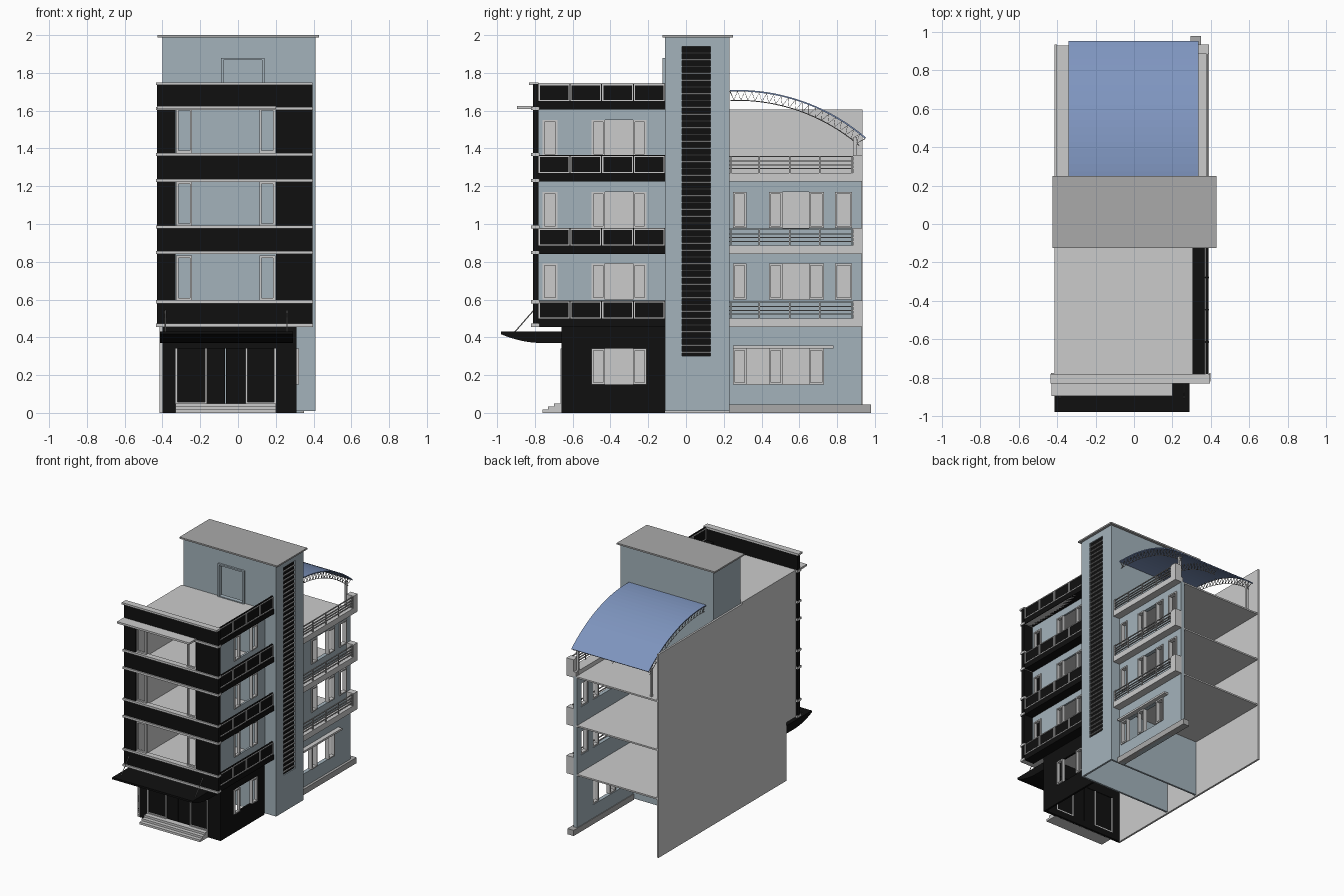
import bpy, bmesh, math
from mathutils import Vector

if "Cube" in bpy.data.objects:
    bpy.data.objects.remove(bpy.data.objects["Cube"])


def mat(name, c):
    m = bpy.data.materials.new(name)
    m.diffuse_color = (*c, 1)
    m.use_nodes = True
    m.node_tree.nodes["Principled BSDF"].inputs["Base Color"].default_value = m.diffuse_color
    return m


BLACK = mat("black_cladding", (0.005, 0.005, 0.005))
BLUE = mat("blue_grey_render", (0.37, 0.45, 0.50))
DARK = mat("mid_grey", (0.4, 0.4, 0.4))
ROOF = mat("blue_sheet", (0.21, 0.30, 0.52))


def finish(name, bm, m=None):
    bmesh.ops.recalc_face_normals(bm, faces=bm.faces)
    me = bpy.data.meshes.new(name)
    bm.to_mesh(me)
    bm.free()
    ob = bpy.data.objects.new(name, me)
    bpy.context.collection.objects.link(ob)
    if m:
        me.materials.append(m)
    return ob


def add_box(bm, x0, x1, y0, y1, z0, z1):
    vs = bmesh.ops.create_cube(bm, size=1)["verts"]
    for v in vs:
        v.co = ((x0 + x1) / 2 + v.co.x * (x1 - x0), (y0 + y1) / 2 + v.co.y * (y1 - y0),
                (z0 + z1) / 2 + v.co.z * (z1 - z0))


def boxes(name, items, m=None):
    bm = bmesh.new()
    for b in items:
        add_box(bm, *b)
    return finish(name, bm, m)


def place(axis, a0, a1, u0, u1, z0, z1):
    """Box extents for something lying in a wall facing x or y."""
    return (a0, a1, u0, u1, z0, z1) if axis == 'x' else (u0, u1, a0, a1, z0, z1)


def wall(name, axis, a0, a1, u0, u1, z0, z1, holes, m=None):
    """Wall with rectangular openings (u0, u1, z0, z1)."""
    us = sorted({u0, u1, *[h[0] for h in holes], *[h[1] for h in holes]})
    zs = sorted({z0, z1, *[h[2] for h in holes], *[h[3] for h in holes]})
    bm = bmesh.new()
    for ua, ub in zip(us, us[1:]):
        for za, zb in zip(zs, zs[1:]):
            uc, zc = (ua + ub) / 2, (za + zb) / 2
            if any(h[0] < uc < h[1] and h[2] < zc < h[3] for h in holes):
                continue
            q = [(ua, za), (ub, za), (ub, zb), (ua, zb)]
            bm.faces.new([bm.verts.new((a0, u, z) if axis == 'x' else (u, a0, z)) for u, z in q])
    bmesh.ops.remove_doubles(bm, verts=bm.verts, dist=1e-5)
    r = bmesh.ops.extrude_face_region(bm, geom=bm.faces[:], use_keep_orig=True)
    d = Vector((a1 - a0, 0, 0)) if axis == 'x' else Vector((0, a1 - a0, 0))
    bmesh.ops.translate(bm, vec=d, verts=[g for g in r["geom"] if isinstance(g, bmesh.types.BMVert)])
    return finish(name, bm, m)


def frame(axis, a0, a1, u0, u1, z0, z1, t=0.01):
    return [place(axis, a0, a1, *r) for r in (
        (u0, u0 + t, z0, z1), (u1 - t, u1, z0, z1),
        (u0 + t, u1 - t, z0, z0 + t), (u0 + t, u1 - t, z1 - t, z1))]


def tubes(name, lines, r, m=None):
    cu = bpy.data.curves.new(name, 'CURVE')
    cu.dimensions = '3D'
    cu.bevel_depth = r
    cu.bevel_resolution = 0
    cu.use_fill_caps = True
    for pts in lines:
        s = cu.splines.new('POLY')
        s.points.add(len(pts) - 1)
        for p, c in zip(s.points, pts):
            p.co = (*c, 1)
    ob = bpy.data.objects.new(name, cu)
    bpy.context.collection.objects.link(ob)
    if m:
        cu.materials.append(m)


def extrude_x(name, prof, x0, x1, m):
    bm = bmesh.new()
    f = bm.faces.new([bm.verts.new((x0, y, z)) for y, z in prof])
    r = bmesh.ops.extrude_face_region(bm, geom=[f], use_keep_orig=True)
    bmesh.ops.translate(bm, vec=(x1 - x0, 0, 0),
                        verts=[g for g in r["geom"] if isinstance(g, bmesh.types.BMVert)])
    return finish(name, bm, m)


FLOORS = (0.46, 0.845, 1.23)          # storey levels
WIN = (0.60, 0.98, 1.36)              # window sill levels

# Party wall and floor slabs
boxes("party_wall", [(-0.415, -0.40, -0.66, 0.935, 0, 0.46), (-0.415, -0.40, -0.78, 0.935, 0.46, 1.605)])
boxes("floor_slabs", [(-0.40, 0.31, -0.78, 0.93, z - 0.005, z + 0.007) for z in FLOORS])
boxes("front_roof_slab", [(-0.415, 0.385, -0.78, -0.11, 1.605, 1.62)])

# Front facade: black wall with three window openings
wall("front_facade", 'y', -0.81, -0.78, -0.43, 0.395, 0.46, 1.74,
     [(-0.33, 0.2, z, z + 0.245) for z in (0.595, 0.98, 1.365)], BLACK)
strips = [(-0.433, 0.398, -0.82, -0.775, z, z + 0.017) for z in (0.455, 0.58, 0.84, 0.975, 1.222, 1.36, 1.603)]
boxes("facade_strips", strips, None)
boxes("parapet_cap", [(-0.435, 0.395, -0.83, -0.78, 1.735, 1.75)])
boxes("front_cornice", [(-0.43, 0.2, -0.895, -0.8, 1.61, 1.625)])
bars = []
for z in (0.597, 0.99, 1.377):
    bars += frame('y', -0.80, -0.785, -0.328, -0.243, z, z + 0.235, 0.012)
    bars += frame('y', -0.80, -0.785, 0.113, 0.198, z, z + 0.235, 0.012)
boxes("front_window_frames", bars)

# Right side walls with windows
fw = [(-0.5, -0.21, z, z + 0.19) for z in WIN] + [(-0.76, -0.68, z, z + 0.19) for z in WIN]
wall("front_side_wall", 'x', 0.30, 0.315, -0.78, -0.11, 0.46, 1.61, fw, BLUE)
rw = [(a, b, z, z + 0.19) for z in WIN[:2] for a, b in ((0.25, 0.32), (0.44, 0.73), (0.79, 0.88))]
rw += [(0.25, 0.73, 0.15, 0.34)]
wall("rear_side_wall", 'x', 0.30, 0.33, 0.23, 0.93, 0, 1.235, rw, BLUE)
wall("ground_side_wall", 'x', 0.295, 0.31, -0.64, -0.11, 0, 0.46, [(-0.5, -0.21, 0.15, 0.34)], BLACK)

bars = []
for z in (0.15,) + WIN:
    for a, b in ((-0.5, -0.43), (-0.28, -0.21)) + (((-0.76, -0.68),) if z > 0.2 else ()):
        bars += frame('x', 0.298, 0.322, a, b, z, z + 0.19)
    if z < 1.3:
        for a, b in ((0.25, 0.32), (0.44, 0.51), (0.65, 0.73)) + (((0.79, 0.88),) if z > 0.2 else ()):
            bars += frame('x', 0.305, 0.338, a, b, z, z + 0.19)
boxes("side_window_frames", bars)
boxes("rear_window_hood", [(0.32, 0.365, 0.25, 0.78, 0.342, 0.357)])

# Front side balconies: black bands with framed panels
bands, bars = [], []
for z in FLOORS + (1.61,):
    bands += [(0.305, 0.39, -0.78, -0.11, z - 0.005, z + 0.035), (0.372, 0.384, -0.78, -0.11, z + 0.035, z + 0.135)]
    for i in range(4):
        y = -0.78 + i * 0.168
        bars += frame('x', 0.368, 0.39, y, y + 0.163, z + 0.04, z + 0.13, 0.006)
boxes("front_balcony_bands", bands, BLACK)
boxes("front_balcony_frames", bars)

# Rear balconies: pale slab, end block and thin rails
bands, rails = [], []
for z in FLOORS:
    bands += [(0.31, 0.39, 0.23, 0.93, z - 0.005, z + 0.04), (0.33, 0.39, 0.885, 0.935, z - 0.005, z + 0.135)]
    rails += [(0.378, 0.386, 0.23, 0.885, z + h, z + h + 0.006) for h in (0.06, 0.08, 0.10, 0.125)]
    rails += [(0.378, 0.386, y, y + 0.007, z + 0.04, z + 0.13) for y in (0.235, 0.385, 0.545, 0.705, 0.875)]
boxes("rear_balconies", bands)
boxes("rear_balcony_rails", rails, DARK)
boxes("side_plinth", [(0.295, 0.35, 0.23, 0.98, 0, 0.045)], DARK)

# Stair tower with penthouse door
wall("tower_front_wall", 'y', -0.11, -0.095, -0.40, 0.395, 0.01, 1.99, [(-0.08, 0.13, 1.62, 1.87)], BLUE)
boxes("tower_rear_wall", [(-0.40, 0.395, 0.215, 0.23, 0.01, 1.99)], BLUE)
wall("tower_right_wall", 'x', 0.395, 0.41, -0.11, 0.23, 0.01, 1.99, [(-0.02, 0.13, 0.30, 1.94)], BLUE)
boxes("tower_left_wall", [(-0.40, -0.385, -0.095, 0.215, 1.6, 1.99)], BLUE)
boxes("tower_roof", [(-0.425, 0.43, -0.125, 0.25, 1.988, 2.0)], DARK)
boxes("roof_door_frame", frame('y', -0.125, -0.09, -0.09, 0.14, 1.615, 1.88, 0.012), BLUE)
boxes("tower_slot_back", [(0.395, 0.40, -0.02, 0.13, 0.30, 1.94)], BLACK)
boxes("tower_louvres", [(0.40, 0.41, -0.02, 0.13, 0.318 + i * 0.036, 0.325 + i * 0.036) for i in range(45)], DARK)

# Ground floor entrance
wall("entrance_wall", 'y', -0.66, -0.64, -0.413, 0.31, 0, 0.46, [(-0.33, 0.2, 0.05, 0.34)], BLACK)
boxes("entrance_doors", [(a, b, -0.652, -0.644, 0.05, 0.34) for a, b in
                         ((-0.33, -0.172), (-0.168, -0.068), (-0.064, 0.04), (0.044, 0.2))], BLACK)
boxes("entrance_mullions", [(x, x + 0.009, -0.664, -0.64, 0.05, 0.34) for x in (-0.33, -0.174, 0.04, 0.191)]
      + [(-0.321, -0.174, -0.664, -0.64, 0.05, 0.058), (0.049, 0.191, -0.664, -0.64, 0.05, 0.058)])
boxes("entrance_steps", [(-0.33, 0.2, y, -0.655, z, z + 0.0167)
                         for y, z in ((-0.76, 0), (-0.73, 0.0167), (-0.70, 0.0333))])

# Entrance canopy with curved underside and stay cables
under = [(-0.98 + 0.22 * i / 8, 0.37 + 0.047 * (1 - i / 8) ** 2) for i in range(9)]
extrude_x("entrance_canopy", [(-0.66, 0.432), (-0.98, 0.432)] + under + [(-0.66, 0.37)], -0.413, 0.29, BLACK)
tubes("canopy_cables", [[(x, -0.905, 0.43), (x, -0.805, 0.545)] for x in (-0.385, 0.26)], 0.003, DARK)

# Curved terrace roof, trusses and posts
R, CY, CZ = 1.05, 0.27, 0.66


def arc(t, off=0.0):
    a = math.radians(-2 + t * 42.6)
    return CY + (R - off) * math.sin(a), CZ + (R - off) * math.cos(a)


N = 20
sheet = extrude_x("terrace_roof", [arc(i / N) for i in range(N + 1)] + [arc(i / N, 0.008) for i in range(N, -1, -1)],
                  -0.34, 0.335, ROOF)
lines = []
for x in (-0.325, 0.0, 0.32):
    lines.append([(x, *arc(i / N, 0.055)) for i in range(N + 1)])
    lines.append([(x, *arc(i / 40, 0.055 if i % 2 else 0.008)) for i in range(41)])
tubes("roof_trusses", lines, 0.0025, DARK)
boxes("roof_posts", [(x - 0.008, x + 0.008, 0.888, 0.904, 1.235, 1.46) for x in (-0.325, 0.315)])
